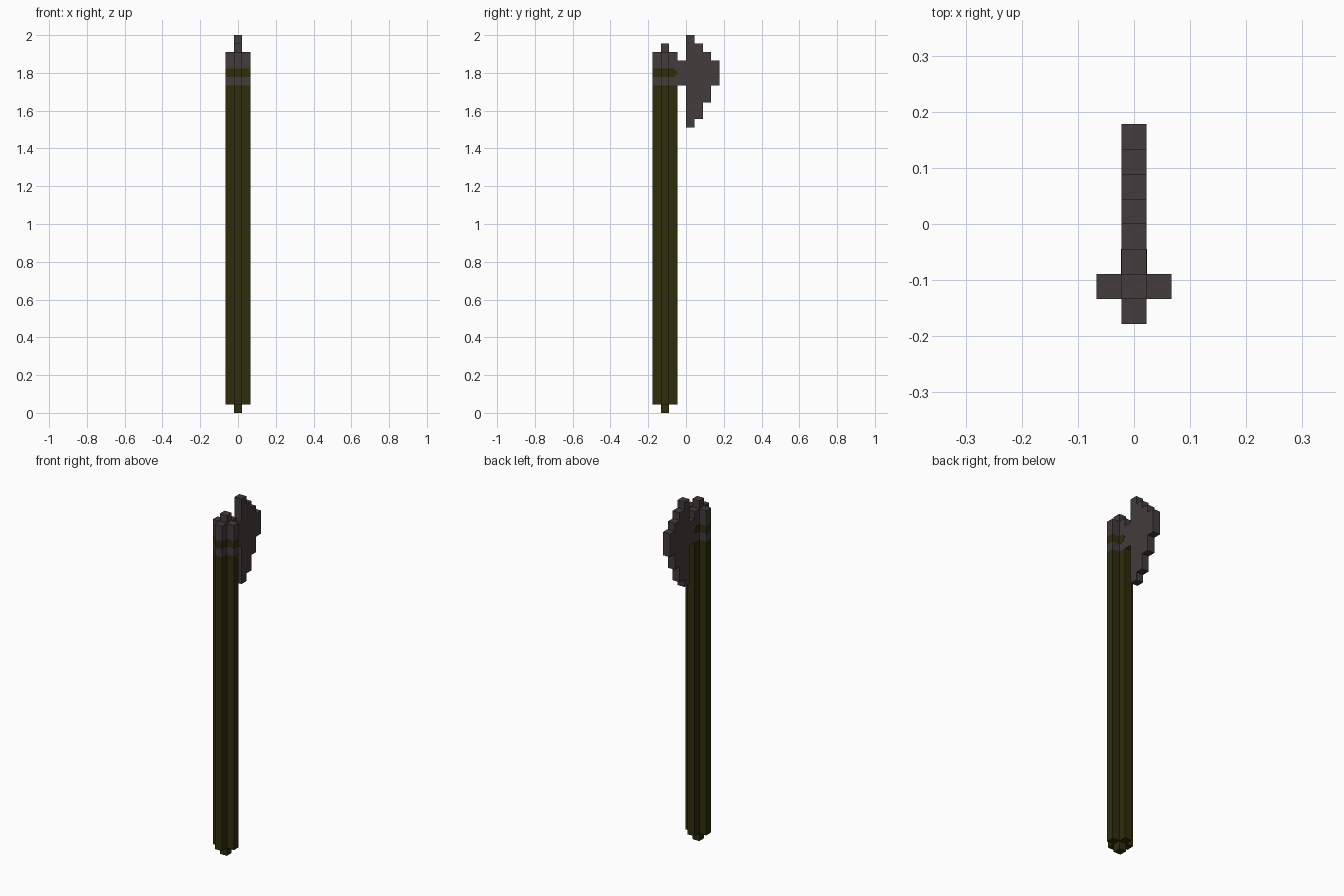
import bpy, bmesh
from mathutils import Vector

cube = bpy.data.objects.get("Cube")
if cube:
    bpy.data.objects.remove(cube, do_unlink=True)

U = 2 / 45        # size of one block
Y0 = -4 * U       # front edge of the block grid


def material(name, rgb):
    m = bpy.data.materials.new(name)
    m.use_nodes = True
    m.diffuse_color = (*rgb, 1)
    bsdf = m.node_tree.nodes["Principled BSDF"]
    bsdf.inputs["Base Color"].default_value = (*rgb, 1)
    bsdf.inputs["Roughness"].default_value = 0.9
    return m


wood = material("dark olive wood", (0.028, 0.026, 0.0037))
iron = material("dark iron", (0.056, 0.045, 0.045))


def prism(name, points, offset, mat):
    """Extrude a flat outline along an offset vector into a closed solid."""
    bm = bmesh.new()
    face = bm.faces.new([bm.verts.new(p) for p in points])
    ext = bmesh.ops.extrude_face_region(bm, geom=[face], use_keep_orig=True)
    verts = [g for g in ext["geom"] if isinstance(g, bmesh.types.BMVert)]
    bmesh.ops.translate(bm, verts=verts, vec=Vector(offset))
    bmesh.ops.recalc_face_normals(bm, faces=bm.faces)
    mesh = bpy.data.meshes.new(name)
    bm.to_mesh(mesh)
    bm.free()
    mesh.materials.append(mat)
    ob = bpy.data.objects.new(name, mesh)
    bpy.context.collection.objects.link(ob)
    return ob


def upright(name, outline, z0, z1, mat):
    """Vertical prism: outline in block units (x, y), between two heights."""
    pts = [(x * U, Y0 + y * U, z0 * U) for x, y in outline]
    return prism(name, pts, (0, 0, (z1 - z0) * U), mat)


def sideways(name, outline, half_width, mat):
    """Prism across x: outline in block units (y, z)."""
    pts = [(-half_width, Y0 + y * U, z * U) for y, z in outline]
    return prism(name, pts, (2 * half_width, 0, 0), mat)


# Cross-sections of the shaft
core = [(-.5, 1), (.5, 1), (.5, 2), (-.5, 2)]
tee = [(-.5, 0), (.5, 0), (.5, 1), (1.5, 1), (1.5, 2), (-1.5, 2), (-1.5, 1), (-.5, 1)]
plus = tee[:5] + [(.5, 2), (.5, 3), (-.5, 3), (-.5, 2)] + tee[5:]

# Handle with its foot
upright("handle_foot", core, 0, 1, wood)
upright("handle", plus, 1, 39, wood)

# Collar around the head, with one wooden band
upright("lower_collar", tee, 39, 40, iron)
upright("collar_band", tee, 40, 41, wood)
upright("upper_collar", tee, 41, 43, iron)
upright("top_cap", core, 43, 44, iron)

# Stepped axe blade, including the rear arm of the collar
blade = [(2, 39), (4, 39), (4, 34), (5, 34), (5, 35), (6, 35), (6, 37), (7, 37),
         (7, 39), (8, 39), (8, 42), (7, 42), (7, 43), (6, 43), (6, 44), (5, 44),
         (5, 45), (4, 45), (4, 42), (3, 42), (3, 43), (2, 43)]
sideways("axe_blade", blade, U / 2, iron)

# Pointed ends of the band, just proud of the blade sides
tip = [(2, 40), (2.6, 40), (3, 40.5), (2.6, 41), (2, 41)]
sideways("band_tip", tip, U / 2 + 0.001, wood)
